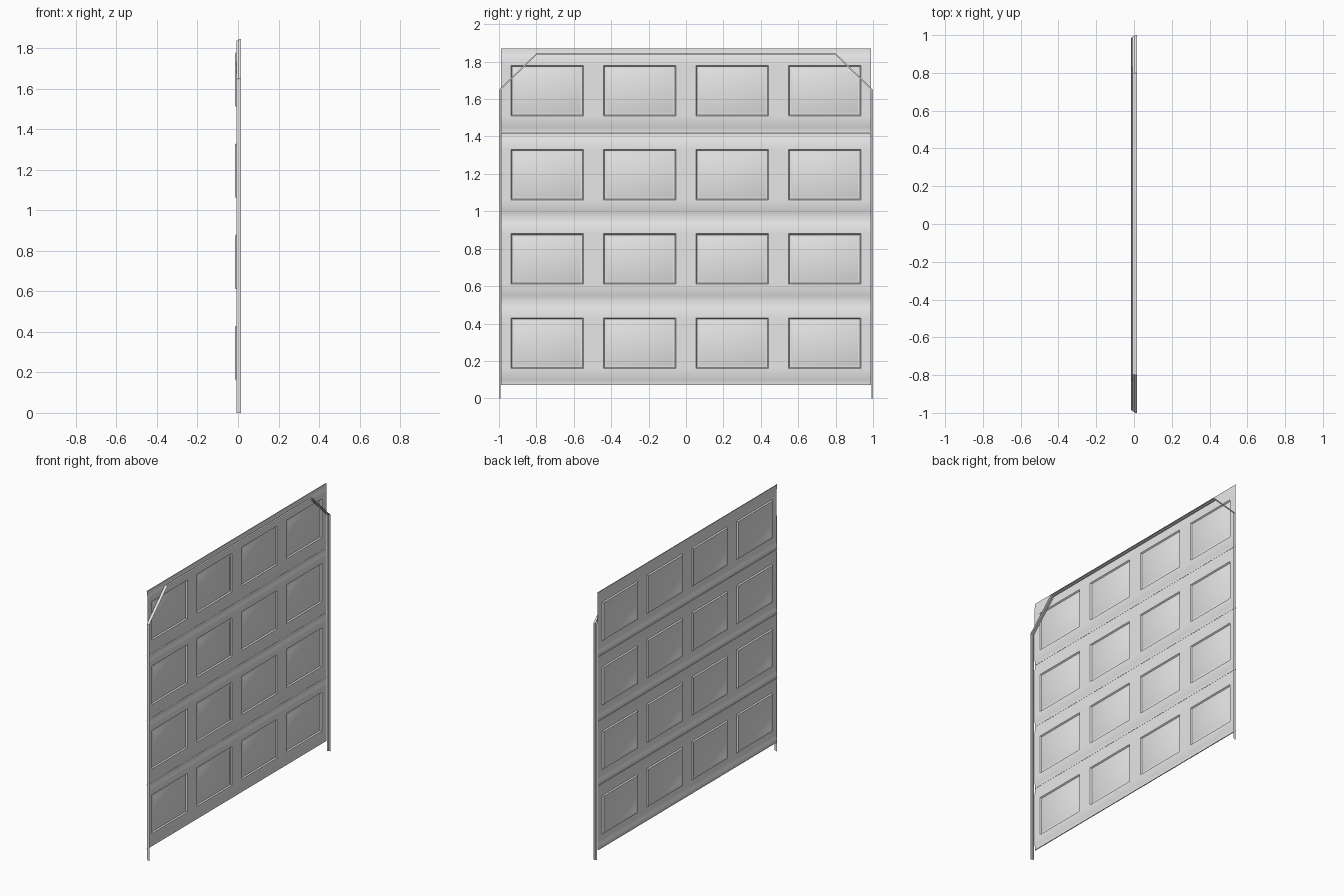
import bpy
import bmesh
import math

cube = bpy.data.objects.get("Cube")
if cube:
    bpy.data.objects.remove(cube, do_unlink=True)

# Single painted metal finish
paint = bpy.data.materials.new("light_grey_metal")
paint.use_nodes = True
GREY = (0.8, 0.8, 0.8, 1.0)
paint.diffuse_color = GREY
paint.node_tree.nodes["Principled BSDF"].inputs["Base Color"].default_value = GREY


def finish(bm, name, smooth):
    mesh = bpy.data.meshes.new(name)
    bm.to_mesh(mesh)
    bm.free()
    obj = bpy.data.objects.new(name, mesh)
    bpy.context.collection.objects.link(obj)
    mesh.materials.append(paint)
    if smooth:
        bpy.ops.object.select_all(action='DESELECT')
        obj.select_set(True)
        bpy.context.view_layer.objects.active = obj
        bpy.ops.object.shade_smooth_by_angle(angle=math.radians(30))
    return obj


def skin(bm, rows):
    """Join rows of points with quads and return the faces row by row."""
    verts = [[bm.verts.new(p) for p in row] for row in rows]
    return [[bm.faces.new((a[i], a[i + 1], b[i + 1], b[i]))
             for i in range(len(a) - 1)]
            for a, b in zip(verts, verts[1:])]


SHEET, LIP, BACK = -0.008, -0.010, -0.016
HALF = 0.988
PANEL_CENTRES = (-0.742, -0.247, 0.247, 0.742)
PANEL_HALF = 0.194

# Vertical cuts across the door
cuts = [-HALF]
for c in PANEL_CENTRES:
    cuts += [c - PANEL_HALF, c + PANEL_HALF]
cuts.append(HALF)

# Pressed profile of one section: flange, lip, face, panel row, face, lip, flange
profile = [(BACK, 0), (LIP, 0), (LIP, 0.027), (SHEET, 0.031),
           (SHEET, 0.09), (SHEET, 0.36),
           (SHEET, 0.414), (LIP, 0.418), (LIP, 0.449), (BACK, 0.449)]
PANEL_ROW = 4


def door_section(name, base):
    bm = bmesh.new()
    faces = skin(bm, [[(x, y, base + z) for y in cuts] for x, z in profile])
    panels = faces[PANEL_ROW][1::2]
    bm.normal_update()
    # Recessed groove, then a gently raised field
    for width, depth in ((0.006, BACK - SHEET), (0.004, 0), (0.011, 0.005)):
        bmesh.ops.inset_individual(bm, faces=panels, thickness=width,
                                   depth=depth, use_even_offset=True)
        bm.normal_update()
    return finish(bm, name, True)


for i, label in enumerate(("bottom", "lower_middle", "upper_middle", "top")):
    door_section(label + "_section", 0.07 + 0.45 * i)

# Stepped guide track running up both sides and over clipped corners
half_outer = [(1.0, 0), (1.0, 1.65), (0.8, 1.845)]
half_inner = [(0.993, 0), (0.993, 1.647), (0.797, 1.838)]


def mirrored(path):
    return path + [(-y, z) for y, z in reversed(path)]


bm = bmesh.new()
skin(bm, [[(-0.0075, *inner), (0.002, *inner), (0.002, *outer), (0.016, *outer)]
          for inner, outer in zip(mirrored(half_inner), mirrored(half_outer))])
bmesh.ops.recalc_face_normals(bm, faces=bm.faces[:])
finish(bm, "guide_track", False)
